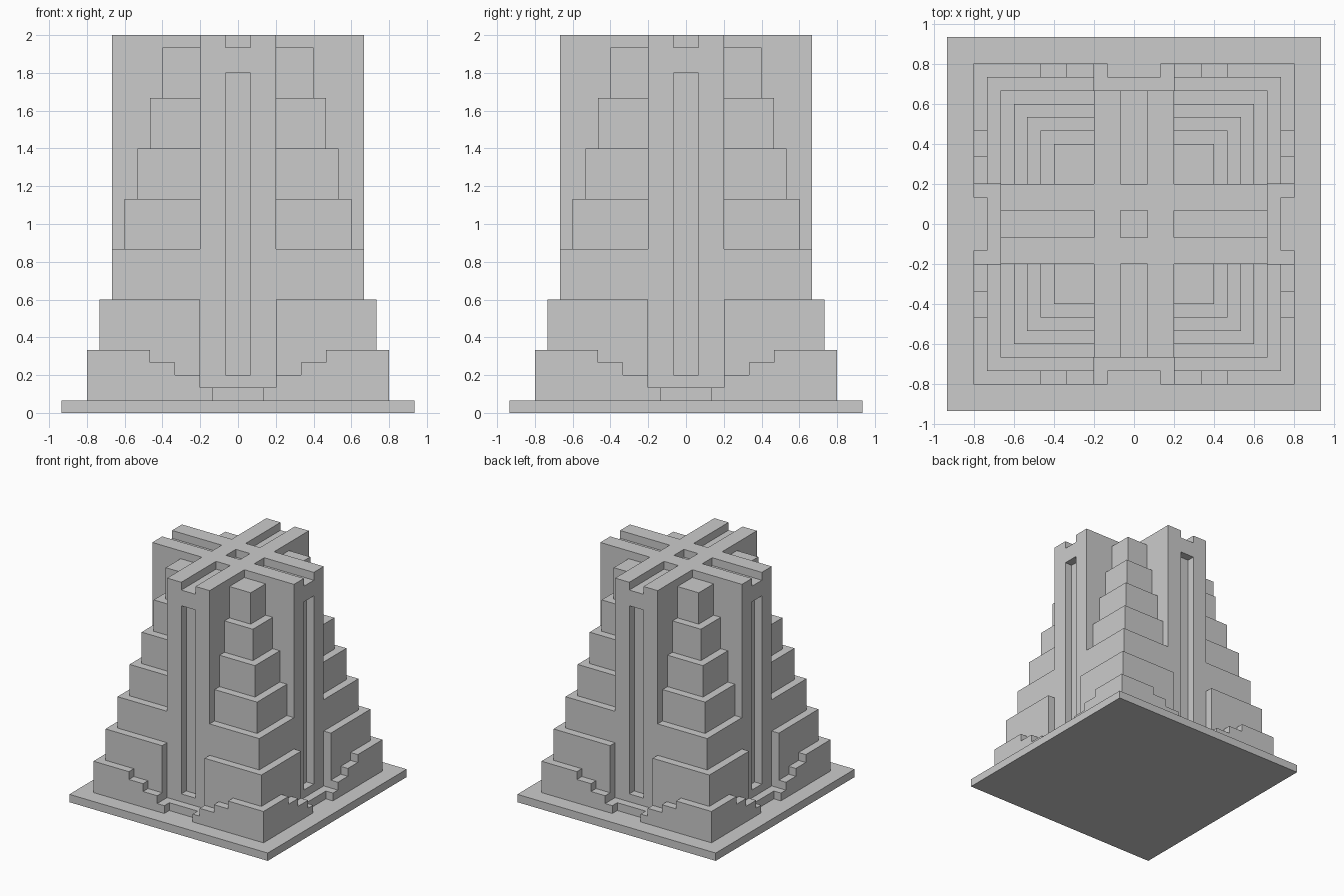
import bpy
import bmesh
from mathutils import Matrix, Vector

U = 1 / 15  # one building block

default = bpy.data.objects.get("Cube")
if default:
    bpy.data.objects.remove(default, do_unlink=True)

stone = bpy.data.materials.new("grey stone")
stone.use_nodes = True
grey = (0.6, 0.6, 0.6, 1)
stone.diffuse_color = grey
stone.node_tree.nodes["Principled BSDF"].inputs["Base Color"].default_value = grey


def box(name, x, y, z, turn=0):
    """Box from ranges in blocks, turned by quarter turns about the z axis."""
    bm = bmesh.new()
    bmesh.ops.create_cube(bm, size=1)
    lo, hi = Vector(p[0] for p in (x, y, z)), Vector(p[1] for p in (x, y, z))
    place = Matrix.Translation((lo + hi) / 2 * U) @ Matrix.Diagonal((*((hi - lo) * U), 1))
    bm.transform(Matrix.Rotation(turn * 1.5707963267948966, 4, "Z") @ place)
    for v in bm.verts:  # snap to the block grid so that faces meet exactly
        v.co = Vector(round(c / U) * U for c in v.co)
    mesh = bpy.data.meshes.new(name)
    bm.to_mesh(mesh)
    bm.free()
    mesh.materials.append(stone)
    obj = bpy.data.objects.new(name, mesh)
    bpy.context.collection.objects.link(obj)
    return obj


def square(name, half, z):
    return box(name, (-half, half), (-half, half), z)


# Ground slab
square("base_slab", 14, (0, 1))

# Solid body: plinth, main block and receding tiers
body = square("stepped_tower", 12, (1, 2))
added = [square("main_block", 10, (1, 13))]
for i, half in enumerate((9, 8, 7, 6)):
    added.append(square("tier", half, (12, 17 + 4 * i)))

# Crossing walls that rise to the top
for turn in range(2):
    added.append(box("cross_wall", (-3, 3), (-10, 10), (1, 30), turn))

# Corner buttresses with stairs running down to each doorway
cut = []
for turn in range(4):
    for inner, outer, top in ((3, 12, 3), (5, 12, 4), (7, 12, 5), (3, 11, 9)):
        added.append(box("corner_step", (inner, outer), (inner, outer), (1, top), turn))
    # Doorway notch, tall window slot and roof groove on each side
    cut.append(box("doorway_cutter", (-2, 2), (-13, -11), (1, 3), turn))
    cut.append(box("slot_cutter", (-1, 1), (-11, -9), (3, 27), turn))
    cut.append(box("groove_cutter", (-1, 1), (-11, -3), (29, 31), turn))
cut.append(square("roof_hole_cutter", 1, (29, 31)))

# Unite the parts and carve the recesses
for parts, operation in ((added, "UNION"), (cut, "DIFFERENCE")):
    for part in parts:
        part.hide_render = True
        mod = body.modifiers.new(part.name, "BOOLEAN")
        mod.operation, mod.solver, mod.object = operation, "EXACT", part

bpy.context.view_layer.update()
graph = bpy.context.evaluated_depsgraph_get()
result = bpy.data.meshes.new_from_object(body.evaluated_get(graph))
body.modifiers.clear()
body.data = result
for part in added + cut:
    bpy.data.objects.remove(part, do_unlink=True)

# Merge coplanar faces left by the union
bm = bmesh.new()
bm.from_mesh(result)
bmesh.ops.remove_doubles(bm, verts=bm.verts, dist=0.0005)
bmesh.ops.dissolve_limit(bm, angle_limit=0.01, verts=bm.verts, edges=bm.edges)
bm.to_mesh(result)
bm.free()
result.materials.clear()
result.materials.append(stone)
